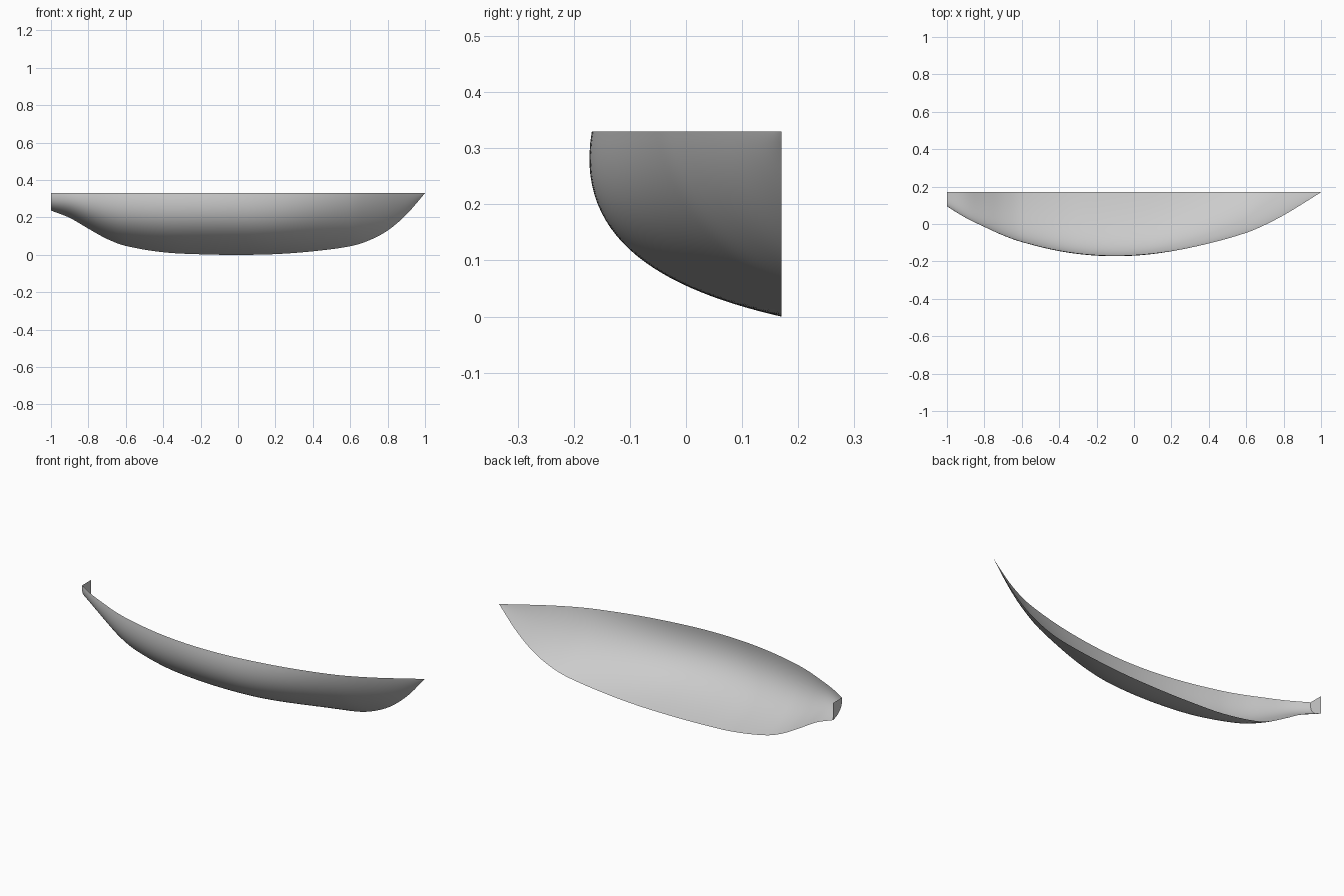
import bpy
import bmesh
import math
from mathutils import Vector

if "Cube" in bpy.data.objects:
    bpy.data.objects.remove(bpy.data.objects["Cube"], do_unlink=True)

CENTRE_Y, DECK_Z = 0.17, 0.33
STATIONS, RIBS = 96, 28

# Hull lines from stern to bow: x, half breadth at the deck, keel height
LINES = [
    (-1.0, 0.075, 0.237), (-0.9, 0.135, 0.198), (-0.8, 0.183, 0.14),
    (-0.7, 0.228, 0.085), (-0.6, 0.263, 0.048), (-0.4, 0.311, 0.014),
    (-0.2, 0.335, 0.003), (0.0, 0.335, 0.0), (0.2, 0.313, 0.004),
    (0.4, 0.274, 0.019), (0.6, 0.217, 0.046), (0.7, 0.175, 0.077),
    (0.8, 0.123, 0.13), (0.9, 0.063, 0.215), (1.0, 0.0, DECK_Z),
]

grey = bpy.data.materials.new("hull grey")
grey.use_nodes = True
grey.diffuse_color = (0.6, 0.6, 0.6, 1)
grey.node_tree.nodes["Principled BSDF"].inputs["Base Color"].default_value = (0.6, 0.6, 0.6, 1)


def slope(i, k):
    a, b = LINES[max(i - 1, 0)], LINES[min(i + 1, len(LINES) - 1)]
    return (b[k] - a[k]) / (b[0] - a[0])


def line_at(x, k):
    """Smooth cubic through the hull lines."""
    i = max(j for j in range(len(LINES) - 1) if LINES[j][0] <= x + 1e-6)
    p, q = LINES[i], LINES[i + 1]
    w = q[0] - p[0]
    t = (x - p[0]) / w
    return ((1 + 2 * t) * (1 - t) ** 2 * p[k] + t * (1 - t) ** 2 * w * slope(i, k)
            + t * t * (3 - 2 * t) * q[k] - t * t * (1 - t) * w * slope(i + 1, k))


def section(x):
    """Rib curve from keel to deck: full amidships, fine at the bow."""
    breadth, keel = line_at(x, 1), line_at(x, 2)
    f = min(max((x - 0.05) / 0.95, 0), 1)
    f = f * f * (3 - 2 * f)
    p1 = Vector((0.6, 0.14)).lerp(Vector((0.4, 0.25)), f)
    p2 = Vector((1.1, 0.4)).lerp(Vector((0.8, 0.6)), f)
    points = []
    for j in range(RIBS + 1):
        t = j / RIBS
        c = 3 * t * (1 - t) ** 2 * p1 + 3 * t * t * (1 - t) * p2 + t ** 3 * Vector((1, 1))
        points.append((x, CENTRE_Y - breadth * c.x, keel + (DECK_Z - keel) * c.y))
    return points


def make_object(name, bm):
    mesh = bpy.data.meshes.new(name)
    bm.to_mesh(mesh)
    bm.free()
    mesh.materials.append(grey)
    obj = bpy.data.objects.new(name, mesh)
    bpy.context.collection.objects.link(obj)
    return obj


# Open half shell lofted through the ribs
bm = bmesh.new()
rows = [[bm.verts.new(p) for p in section(-1 + 2 * i / STATIONS)] for i in range(STATIONS + 1)]
for a, b in zip(rows, rows[1:]):
    for j in range(RIBS):
        bm.faces.new((a[j], b[j], b[j + 1], a[j + 1]))
bmesh.ops.remove_doubles(bm, verts=bm.verts[:], dist=1e-5)
hull = make_object("half_hull", bm)
bpy.context.view_layer.objects.active = hull
hull.select_set(True)
bpy.ops.object.shade_smooth_by_angle(angle=math.radians(40))

# Flat transom closing the stern
bm = bmesh.new()
outline = section(-1) + [(-1, CENTRE_Y, DECK_Z)]
bm.faces.new([bm.verts.new(p) for p in reversed(outline)])
bm.normal_update()
if bm.faces[:][0].normal.x > 0:
    bmesh.ops.reverse_faces(bm, faces=bm.faces[:])
make_object("transom", bm)
